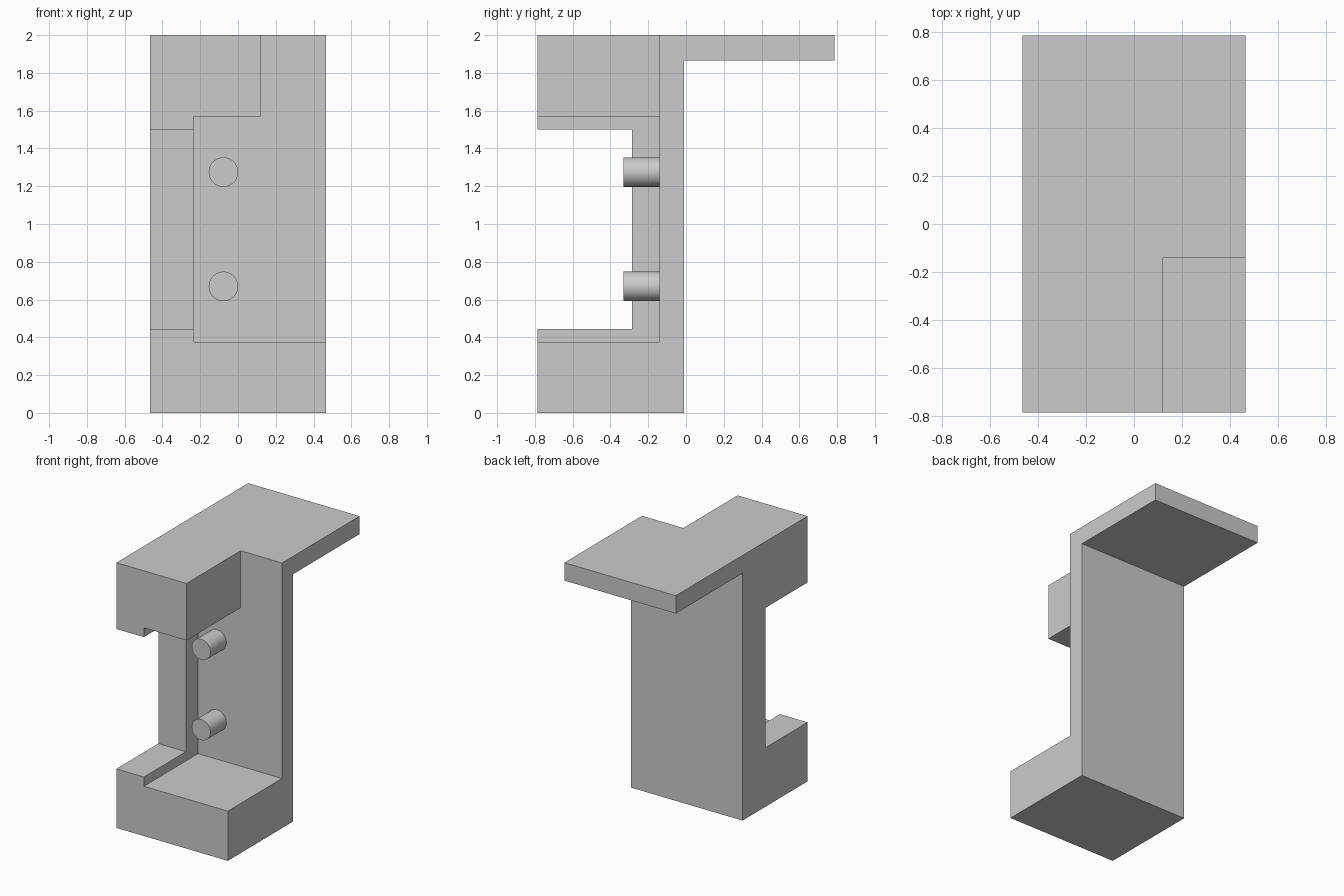
import bpy
import bmesh
import math
from mathutils import Vector

cube = bpy.data.objects.get("Cube")
if cube:
    bpy.data.objects.remove(cube, do_unlink=True)

grey = bpy.data.materials.new("plain grey")
grey.use_nodes = True
grey.diffuse_color = (0.6, 0.6, 0.6, 1)
grey.node_tree.nodes["Principled BSDF"].inputs["Base Color"].default_value = (0.6, 0.6, 0.6, 1)


def prism(name, points, sweep):
    """Solid made by sweeping a closed 3D outline along a vector."""
    bm = bmesh.new()
    face = bm.faces.new([bm.verts.new(p) for p in points])
    swept = bmesh.ops.extrude_face_region(bm, geom=[face])["geom"]
    verts = [v for v in swept if isinstance(v, bmesh.types.BMVert)]
    bmesh.ops.translate(bm, vec=Vector(sweep), verts=verts)
    bmesh.ops.recalc_face_normals(bm, faces=bm.faces)
    mesh = bpy.data.meshes.new(name)
    bm.to_mesh(mesh)
    bm.free()
    mesh.materials.append(grey)
    obj = bpy.data.objects.new(name, mesh)
    bpy.context.collection.objects.link(obj)
    return obj


half_width, front, back = 0.465, -0.785, 0.785
plate_front, plate_back = -0.14, -0.01

# Bracket body: side profile with rear flange on top and open jaw at the front
profile = [
    (front, 0), (plate_back, 0), (plate_back, 1.865), (back, 1.865),
    (back, 2), (front, 2), (front, 1.5), (-0.285, 1.5),
    (-0.285, 0.445), (front, 0.445),
]
body = prism("bracket_body", [(-half_width, y, z) for y, z in profile],
             (2 * half_width, 0, 0))

# Pocket cut from the front and left, open at the top corner
pocket = [(-0.235, 0.375), (0.6, 0.375), (0.6, 2.1),
          (0.12, 2.1), (0.12, 1.57), (-0.235, 1.57)]
cutter = prism("pocket_cutter", [(x, -1, z) for x, z in pocket],
               (0, plate_front + 1, 0))
cutter.hide_render = True

cut = body.modifiers.new("pocket", "BOOLEAN")
cut.operation = "DIFFERENCE"
cut.solver = "EXACT"
cut.object = cutter
bpy.context.view_layer.objects.active = body
bpy.ops.object.modifier_apply(modifier=cut.name)
bpy.data.objects.remove(cutter, do_unlink=True)

# Two round pegs standing out of the plate
peg_tip, peg_root = -0.33, plate_front + 0.01
for name, z in (("lower_peg", 0.67), ("upper_peg", 1.275)):
    bpy.ops.mesh.primitive_cylinder_add(
        vertices=48, radius=0.078, depth=peg_root - peg_tip,
        location=(-0.077, (peg_tip + peg_root) / 2, z),
        rotation=(math.pi / 2, 0, 0))
    peg = bpy.context.object
    peg.name = name
    peg.data.materials.append(grey)
    bpy.ops.object.shade_smooth_by_angle(angle=math.radians(30))
